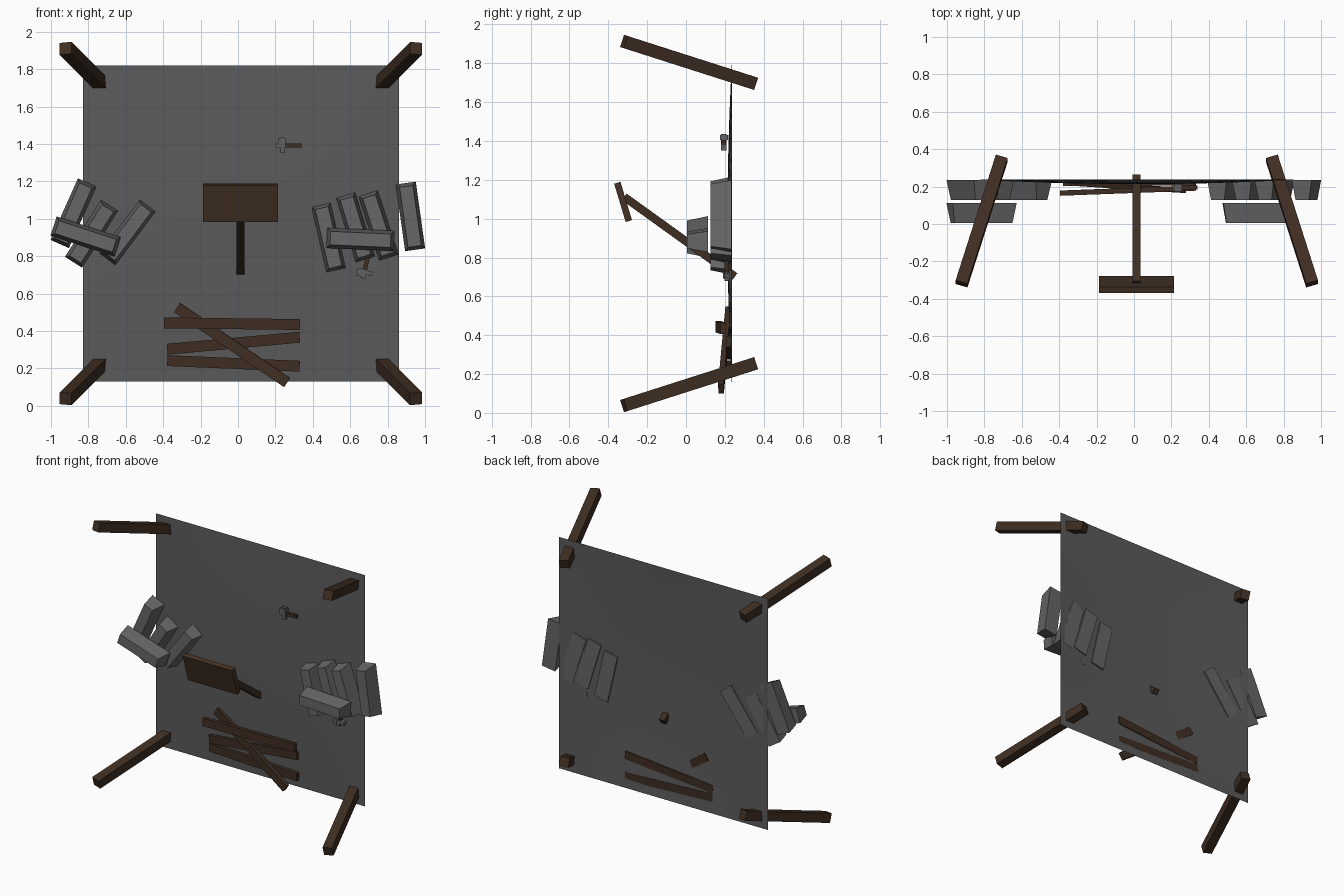
import bpy, bmesh, math
from mathutils import Vector, Matrix

if "Cube" in bpy.data.objects:
    bpy.data.objects.remove(bpy.data.objects["Cube"])


def mat(name, r, g, b):
    m = bpy.data.materials.new(name)
    m.diffuse_color = (r, g, b, 1)
    m.use_nodes = True
    m.node_tree.nodes["Principled BSDF"].inputs["Base Color"].default_value = m.diffuse_color
    return m


GROUND = mat("ground grey", 0.105, 0.105, 0.105)
STONE = mat("stone grey", 0.135, 0.135, 0.135)
IRON = mat("iron grey", 0.12, 0.12, 0.125)
WOOD = mat("dark wood", 0.050, 0.027, 0.016)
BOARD = mat("board wood", 0.060, 0.032, 0.018)


def finish(bm, name, material):
    bmesh.ops.recalc_face_normals(bm, faces=bm.faces[:])
    me = bpy.data.meshes.new(name)
    bm.to_mesh(me)
    bm.free()
    me.materials.append(material)
    ob = bpy.data.objects.new(name, me)
    bpy.context.collection.objects.link(ob)
    return ob


def block(name, material, center, axes, size, inset=0.0):
    """Box along three axes; the +third-axis face can be shrunk by inset."""
    bm = bmesh.new()
    bmesh.ops.create_cube(bm, size=1)
    for v in bm.verts:
        s = v.co * 2
        k = inset if s.z > 0 else 0.0
        v.co = Vector((s.x * (size[0] / 2 - k), s.y * (size[1] / 2 - k), s.z * size[2] / 2))
    rot = Matrix(axes).transposed().to_4x4()
    bm.transform(Matrix.Translation(center) @ rot)
    return finish(bm, name, material)


def beam(name, material, p, q, width, depth):
    """Timber from p to q, depth measured towards the viewer side."""
    p, q = Vector(p), Vector(q)
    d = (q - p).normalized()
    ref = Vector((1, 0, 0)) if abs(d.x) < 0.4 else Vector((0, 0, 1))
    s = (ref - d * ref.dot(d)).normalized()
    return block(name, material, (p + q) / 2, (d, s, d.cross(s)), ((q - p).length, width, depth))


def flat(name, material, x, z, y, deg, size, inset=0.0):
    """Block lying on the ground sheet, turned in the x-z plane."""
    a = math.radians(deg)
    d, n = Vector((math.cos(a), 0, math.sin(a))), Vector((0, -1, 0))
    return block(name, material, Vector((x, y, z)), (d, n.cross(d), n), size, inset)


CX, CZ = 0.015, 0.975

# ground sheet with a gentle swell in the middle
bm = bmesh.new()
bmesh.ops.create_grid(bm, x_segments=12, y_segments=12, size=0.845)
for v in bm.verts:
    u, w = v.co.x / 0.845, v.co.y / 0.845
    swell = max(0, 1 - u * u) * max(0, 1 - w * w)
    v.co = Vector((CX + v.co.x, 0.237 - 0.024 * swell, CZ + v.co.y))
ground = finish(bm, "ground_sheet", GROUND)
for p in ground.data.polygons:
    p.use_smooth = True

# four splayed corner posts
for sx in (-1, 1):
    for sz in (-1, 1):
        beam("corner_post", WOOD, (CX + sx * 0.937, -0.32, CZ + sz * 0.937),
             (CX + sx * 0.722, 0.352, CZ + sz * 0.722), 0.066, 0.066)

# sign
beam("sign_post", WOOD, (0.013, -0.318, 1.112), (0.013, 0.252, 0.702), 0.042, 0.042)
up = Vector((0, -0.06, 0.2)).normalized()
block("sign_board", BOARD, Vector((0.013, -0.324, 1.086)),
      (Vector((1, 0, 0)), up, Vector((1, 0, 0)).cross(up)), (0.40, 0.206, 0.034))

# planks
for p, q in (((-0.395, 0.165, 0.444), (0.33, 0.192, 0.435)),
             ((-0.378, 0.218, 0.303), (0.33, 0.221, 0.367)),
             ((-0.378, 0.220, 0.242), (0.33, 0.220, 0.212)),
             ((-0.325, 0.218, 0.525), (0.262, 0.180, 0.125))):
    beam("plank", WOOD, p, q, 0.058, 0.028)

# tapered stone blocks: x, z, turn, layer
for x, z, deg, layer in ((-0.88, 1.03, 66, 0), (-0.783, 0.92, 57.5, 0), (-0.59, 0.928, 53, 0),
                         (-0.815, 0.906, -18, 1),
                         (0.484, 0.90, 103, 0), (0.628, 0.955, 107, 0), (0.751, 0.965, 108, 0),
                         (0.922, 1.013, 98, 0), (0.655, 0.89, -2.5, 1)):
    flat("stone_block", STONE, x, z, 0.181 - layer * 0.122, deg, (0.36, 0.108, 0.108), 0.018)

# hammers: head position, handle direction
for x, z, y, deg in ((0.235, 1.393, 0.195, 0), (0.675, 0.71, 0.21, 78)):
    a = math.radians(deg)
    d, s = Vector((math.cos(a), math.sin(a))), Vector((-math.sin(a), math.cos(a)))

    def at(u, v):
        return x + d.x * u + s.x * v, z + d.y * u + s.y * v
    flat("hammer_handle", WOOD, *at(0.052, 0), y, deg, (0.105, 0.022, 0.022))
    flat("hammer_neck", IRON, *at(0.005, 0), y, deg, (0.024, 0.084, 0.028))
    flat("hammer_face", IRON, *at(0, 0.024), y, deg, (0.042, 0.026, 0.04))
    flat("hammer_collar", IRON, *at(-0.014, 0), y, deg, (0.03, 0.022, 0.026))
